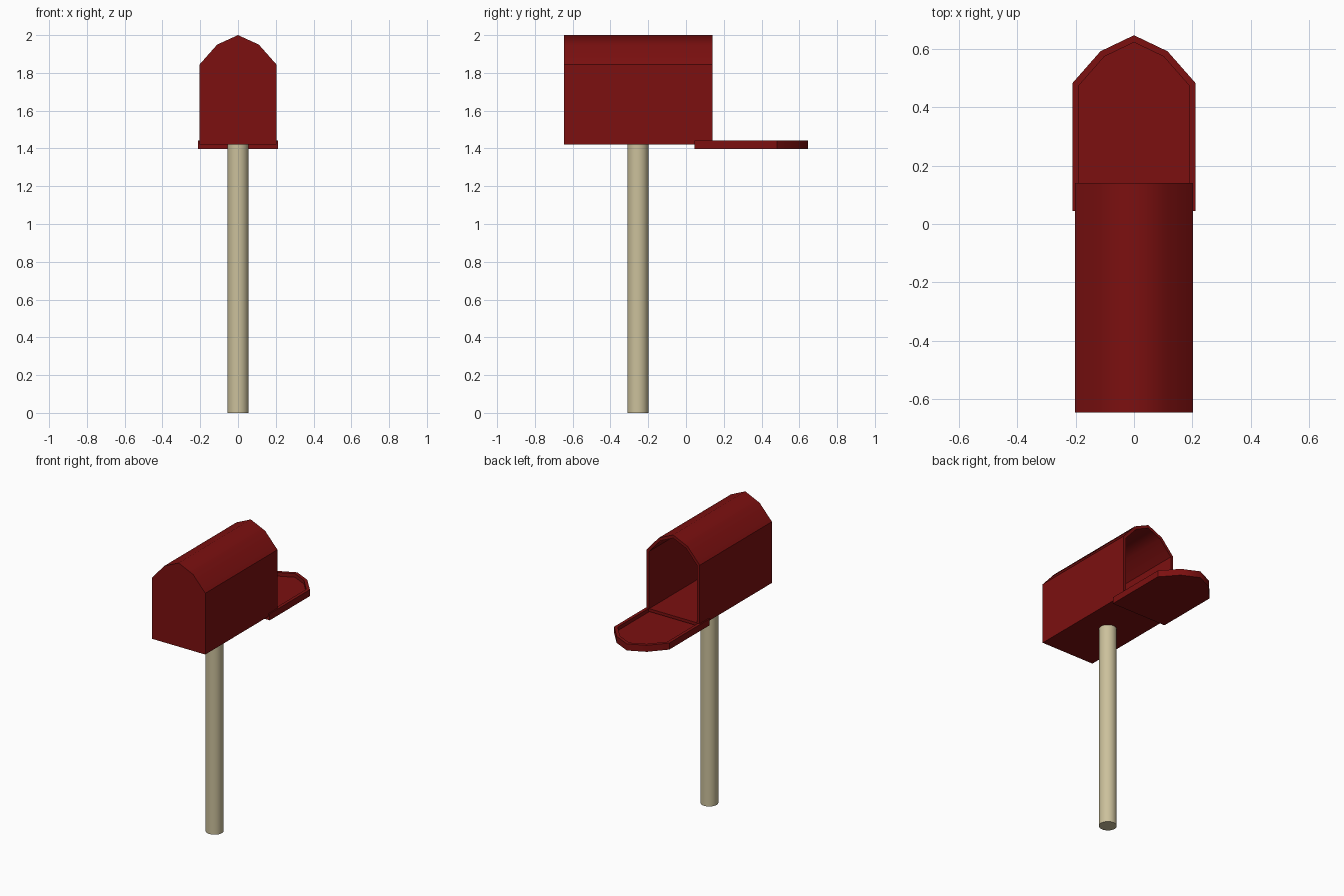
import bpy, bmesh, math
from mathutils import Vector

if "Cube" in bpy.data.objects:
    bpy.data.objects.remove(bpy.data.objects["Cube"])


def material(name, rgb):
    m = bpy.data.materials.new(name)
    m.diffuse_color = (*rgb, 1)
    m.use_nodes = True
    m.node_tree.nodes["Principled BSDF"].inputs["Base Color"].default_value = m.diffuse_color
    return m


RED = material("red_paint", (0.2, 0.005, 0.005))
WOOD = material("pale_wood", (0.6, 0.53, 0.33))


def arch(half, bottom, shoulder, mid_x, mid, peak):
    """Outline of a box with a faceted arched end."""
    return [(-half, bottom), (half, bottom), (half, shoulder), (mid_x, mid),
            (0, peak), (-mid_x, mid), (-half, shoulder)]


def hollow_shell(name, outline, to_3d, push, wall, depth):
    """Extrude an outline along push, then hollow it from its far end."""
    bm = bmesh.new()
    push = Vector(push)
    start = bm.faces.new([bm.verts.new(to_3d(u, v)) for u, v in outline])
    new = bmesh.ops.extrude_face_region(bm, geom=[start], use_keep_orig=True)["geom"]
    bmesh.ops.translate(bm, vec=push, verts=[g for g in new if isinstance(g, bmesh.types.BMVert)])
    cap = next(g for g in new if isinstance(g, bmesh.types.BMFace))
    bmesh.ops.recalc_face_normals(bm, faces=bm.faces[:])
    bmesh.ops.inset_region(bm, faces=[cap], thickness=wall, use_even_offset=True)
    inner = bmesh.ops.extrude_discrete_faces(bm, faces=[cap])["faces"][0]
    bmesh.ops.translate(bm, vec=-push.normalized() * depth, verts=inner.verts[:])
    bmesh.ops.recalc_face_normals(bm, faces=bm.faces[:])
    # smooth across the arch, crisp everywhere else
    for f in bm.faces:
        f.smooth = True
    for e in bm.edges:
        ridge = (all(abs(v.co.x) < 1e-4 for v in e.verts)
                 and (e.verts[0].co - e.verts[1].co).normalized().cross(push.normalized()).length < 0.01)
        e.smooth = ridge or e.calc_face_angle(0) < math.radians(30)
    mesh = bpy.data.meshes.new(name)
    bm.to_mesh(mesh)
    bm.free()
    mesh.materials.append(RED)
    ob = bpy.data.objects.new(name, mesh)
    bpy.context.collection.objects.link(ob)
    return ob


# Mailbox body, open at the +y end
hollow_shell("mailbox_body", arch(0.203, 1.422, 1.845, 0.11, 1.95, 2.0),
             lambda u, v: (u, -0.647, v), (0, 0.787, 0), 0.02, 0.767)

# Door, hinged down flat, with a raised rim
hollow_shell("mailbox_door", arch(0.211, 0.045, 0.483, 0.115, 0.592, 0.647),
             lambda u, v: (u, v, 1.396), (0, 0, 0.045), 0.022, 0.025)

# Post
bpy.ops.mesh.primitive_cylinder_add(vertices=32, radius=0.056, depth=1.425,
                                    location=(0, -0.255, 0.7125))
post = bpy.context.object
post.name = "post"
post.data.materials.append(WOOD)
bpy.ops.object.shade_smooth_by_angle(angle=math.radians(30))
